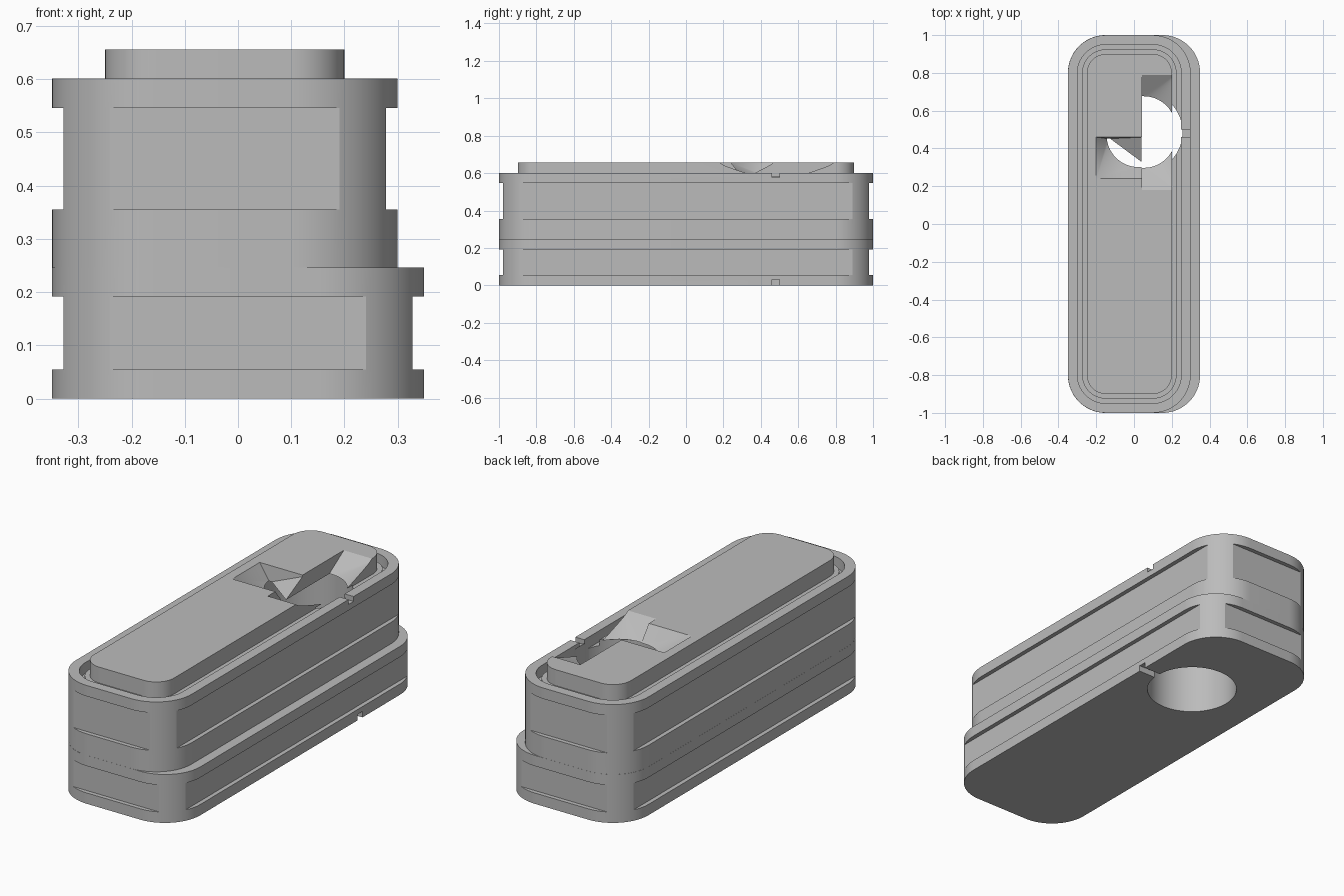
import bpy, bmesh
from math import cos, sin, pi, radians

if "Cube" in bpy.data.objects:
    bpy.data.objects.remove(bpy.data.objects["Cube"])

grey = bpy.data.materials.new("plain_grey")
grey.use_nodes = True
grey.diffuse_color = (0.5, 0.5, 0.5, 1)
grey.node_tree.nodes["Principled BSDF"].inputs["Base Color"].default_value = (0.5, 0.5, 0.5, 1)

STEPS = 20                              # segments per rounded corner
GROOVE = 0.2 * (1 - cos(radians(27)))   # depth of the flat side panels
HOLE = (0.04, 0.487)                    # centre of the round opening


def outline(x0, x1, y1, inset=0.0, trim=0.0):
    """Rounded rectangle, offset inward by inset, its sides shaved flat by trim."""
    r = 0.2 - inset
    pts = []
    for q, (cx, cy) in enumerate([(x1 - 0.2, y1 - 0.2), (x0 + 0.2, y1 - 0.2),
                                  (x0 + 0.2, 0.2 - y1), (x1 - 0.2, 0.2 - y1)]):
        for i in range(STEPS + 1):
            a = (q + i / STEPS) * pi / 2
            x, y = cx + r * cos(a), cy + r * sin(a)
            pts.append((min(max(x, x0 + trim), x1 - trim),
                        min(max(y, trim - y1), y1 - trim)))
    return pts


def lower(trim=0.0):
    return outline(-0.35, 0.35, 1.0, trim=trim)


def upper(inset=0.0, trim=0.0):
    return outline(-0.3495, 0.3, 0.9995, inset, trim)


def finish(name, bm):
    bmesh.ops.recalc_face_normals(bm, faces=bm.faces[:])
    mesh = bpy.data.meshes.new(name)
    bm.to_mesh(mesh)
    bm.free()
    mesh.materials.append(grey)
    ob = bpy.data.objects.new(name, mesh)
    bpy.context.collection.objects.link(ob)
    return ob


def loft(name, rings):
    """Closed solid through a list of (outline, height) rings."""
    bm = bmesh.new()
    rows = [[bm.verts.new((x, y, z)) for x, y in pts] for pts, z in rings]
    n = len(rows[0])
    for a, b in zip(rows, rows[1:]):
        for i in range(n):
            j = (i + 1) % n
            bm.faces.new((a[i], a[j], b[j], b[i]))
    bm.faces.new(rows[0][::-1])
    bm.faces.new(rows[-1])
    bmesh.ops.remove_doubles(bm, verts=bm.verts[:], dist=0.00002)
    return finish(name, bm)


def hull(name, points):
    bm = bmesh.new()
    for p in points:
        bm.verts.new(p)
    out = bmesh.ops.convex_hull(bm, input=bm.verts[:])
    spare = {g for g in out["geom_interior"] if isinstance(g, bmesh.types.BMVert)}
    bmesh.ops.delete(bm, geom=list(spare), context='VERTS')
    return finish(name, bm)


def block(name, x0, x1, y0, y1, z0, z1):
    return hull(name, [(x, y, z) for x in (x0, x1) for y in (y0, y1) for z in (z0, z1)])


def circle(r, n=64):
    return [(HOLE[0] + r * cos(2 * pi * i / n), HOLE[1] + r * sin(2 * pi * i / n))
            for i in range(n)]


def cut(ob, cutters):
    for c in cutters:
        mod = ob.modifiers.new(c.name, 'BOOLEAN')
        mod.operation, mod.solver, mod.object = 'DIFFERENCE', 'EXACT', c
    deps = bpy.context.evaluated_depsgraph_get()
    mesh = bpy.data.meshes.new_from_object(ob.evaluated_get(deps))
    ob.modifiers.clear()
    ob.data = mesh


# Case: stepped body with shaved side panels and a raised rim
case = loft("case", [
    (lower(), 0), (lower(), 0.055), (lower(GROOVE), 0.055),
    (lower(GROOVE), 0.192), (lower(), 0.192), (lower(), 0.246),
    (upper(), 0.246), (upper(), 0.355), (upper(trim=GROOVE), 0.355),
    (upper(trim=GROOVE), 0.546), (upper(), 0.546), (upper(), 0.601),
    (upper(0.05), 0.601), (upper(0.05), 0.545)])

# Lid plug standing inside the rim on a small flange
lid = loft("lid_plug", [
    (upper(0.075), 0.54), (upper(0.075), 0.575),
    (upper(0.1), 0.575), (upper(0.1), 0.656)])

# Cutters: round bore, two funnel mouths, rim and base notches
bore = loft("bore_cutter", [(circle(0.217), -0.1), (circle(0.217), 0.58)])
ring = circle(0.182)


def funnel(name, x0, x1, y0, y1, keep):
    top = [(x, y, z) for x in (x0, x1) for y in (y0, y1) for z in (0.656, 0.72)]
    return hull(name, top + [(x, y, 0.575) for x, y in ring if keep(x, y)])


side_mouth = funnel("side_mouth_cutter", 0.042, 0.22, 0.18, 0.79,
                    lambda x, y: x >= 0.039)
left_mouth = funnel("left_mouth_cutter", -0.2, 0.06, 0.24, 0.46,
                    lambda x, y: x <= 0.06 and y <= 0.46)
rim_notch = block("rim_notch_cutter", 0.24, 0.4, 0.46, 0.5, 0.576, 0.7)
base_notch = block("base_notch_cutter", 0.2, 0.4, 0.46, 0.5, -0.1, 0.03)

cut(case, [bore, rim_notch, base_notch])
cut(lid, [bore, side_mouth, left_mouth])
for c in (bore, side_mouth, left_mouth, rim_notch, base_notch):
    bpy.data.objects.remove(c)

# Smooth corners, crisp ledges
for ob in (case, lid):
    bpy.ops.object.select_all(action='DESELECT')
    ob.select_set(True)
    bpy.context.view_layer.objects.active = ob
    bpy.ops.object.shade_smooth_by_angle(angle=radians(25))
